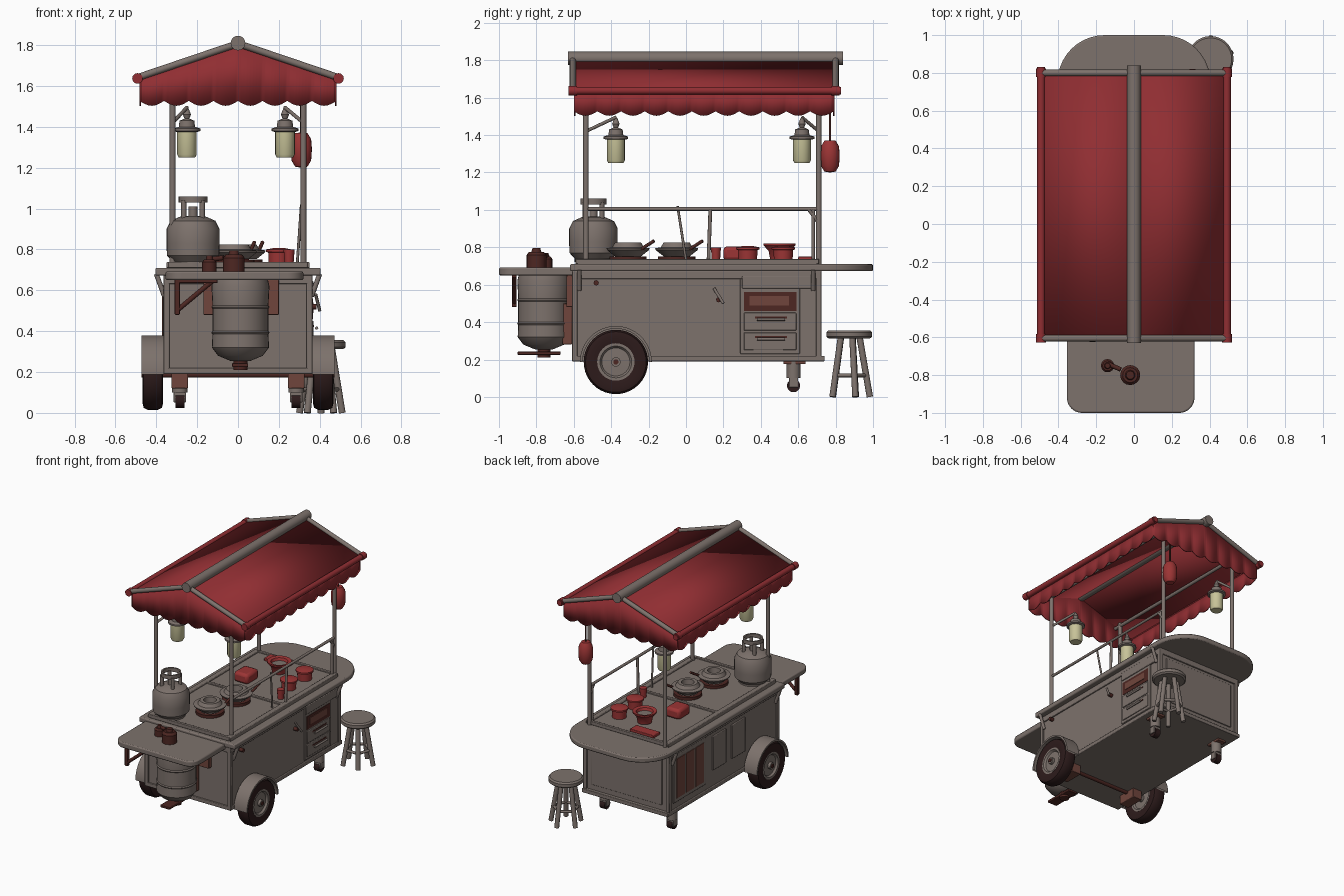
import bpy, bmesh, math
from mathutils import Vector, Matrix

cube = bpy.data.objects.get("Cube")
if cube:
    bpy.data.objects.remove(cube)


def material(name, r, g, b):
    m = bpy.data.materials.new(name)
    m.use_nodes = True
    m.diffuse_color = (r, g, b, 1)
    m.node_tree.nodes["Principled BSDF"].inputs["Base Color"].default_value = (r, g, b, 1)
    return m


GREY = material("warm grey", .205, .168, .150)
RED = material("canopy red", .28, .027, .032)
POT = material("pot red", .33, .035, .035)
GLASS = material("lamp glass", .58, .55, .32)
TYRE = material("tyre black", .026, .011, .011)
DARK = material("dark brown", .075, .02, .016)
RUST = material("rust brown", .16, .06, .045)


def finish(bm, name, mat, bevel=0):
    bmesh.ops.recalc_face_normals(bm, faces=bm.faces)
    me = bpy.data.meshes.new(name)
    bm.to_mesh(me)
    bm.free()
    ob = bpy.data.objects.new(name, me)
    bpy.context.collection.objects.link(ob)
    me.materials.append(mat)
    if bevel:
        mod = ob.modifiers.new("edge", "BEVEL")
        mod.width, mod.segments = bevel, 2
    bpy.ops.object.select_all(action="DESELECT")
    ob.select_set(True)
    bpy.context.view_layer.objects.active = ob
    bpy.ops.object.shade_smooth_by_angle(angle=math.radians(35))
    return ob


def box(name, x, y, z, mat=GREY, bevel=.004):
    """Box from (low, high) pairs on each axis."""
    bm = bmesh.new()
    c = [(a + b) / 2 for a, b in (x, y, z)]
    s = [b - a for a, b in (x, y, z)]
    bmesh.ops.create_cube(bm, size=1, matrix=Matrix.Translation(c) @ Matrix.Diagonal((*s, 1)))
    return finish(bm, name, mat, bevel)


def rod(name, a, b, r, mat=GREY, r2=None, seg=12):
    a, b = Vector(a), Vector(b)
    d = b - a
    m = Matrix.Translation((a + b) / 2) @ d.to_track_quat("Z", "Y").to_matrix().to_4x4()
    bm = bmesh.new()
    bmesh.ops.create_cone(bm, cap_ends=True, segments=seg, radius1=r,
                          radius2=r2 or r, depth=d.length, matrix=m)
    return finish(bm, name, mat)


def lathe(name, profile, loc, mat=GREY, axis="Z", arc=math.tau, start=0, seg=32):
    """Spin (radius, height) points about z, then turn the axis to x if asked."""
    bm = bmesh.new()
    vs = [bm.verts.new((r, 0, z)) for r, z in profile]
    es = [bm.edges.new(p) for p in zip(vs, vs[1:])]
    bmesh.ops.rotate(bm, verts=vs, matrix=Matrix.Rotation(start, 3, "Z"))
    bmesh.ops.spin(bm, geom=vs + es, axis=(0, 0, 1), angle=arc, steps=seg)
    bmesh.ops.remove_doubles(bm, verts=bm.verts, dist=.0002)
    if axis == "X":
        bmesh.ops.transform(bm, matrix=Matrix.Rotation(math.pi / 2, 4, "Y"), verts=bm.verts)
    bmesh.ops.translate(bm, vec=loc, verts=bm.verts)
    return finish(bm, name, mat)


def slab(name, x, y, z, r, back):
    """Table top whose two outer corners are rounded at the back or the front."""
    side = 1 if back else -1
    far, near = (y[1], y[0]) if back else (y[0], y[1])
    pts = [(x[1], near)]
    for cx, a0 in ((x[1] - r, 0), (x[0] + r, 90)):
        for i in range(11):
            a = math.radians(a0 + 9 * i)
            pts.append((cx + r * math.cos(a), far + side * r * (math.sin(a) - 1)))
    pts.append((x[0], near))
    bm = bmesh.new()
    f = bm.faces.new([bm.verts.new((*p, z[0])) for p in pts])
    up = bmesh.ops.extrude_face_region(bm, geom=[f])["geom"]
    bmesh.ops.translate(bm, vec=(0, 0, z[1] - z[0]),
                        verts=[v for v in up if isinstance(v, bmesh.types.BMVert)])
    return finish(bm, name, GREY, .008)


def valance(name, a, b, top, scallops):
    """Hanging cloth with a scalloped lower edge between two plan points."""
    bm = bmesh.new()
    a, b, n, rows = Vector(a), Vector(b), scallops * 8, []
    for i in range(n + 1):
        p = a.lerp(b, i / n)
        low = 1.527 - .024 * abs(math.sin(math.pi * scallops * i / n))
        rows.append([bm.verts.new((p.x, p.y, z)) for z in (low, top(p.x))])
    for (p, q), (s, t) in zip(rows, rows[1:]):
        bm.faces.new((p, s, t, q))
    finish(bm, name, RED).modifiers.new("cloth", "SOLIDIFY").thickness = .008


# Cart body, trims and floor
box("cart_body", (-.355, .355), (-.6, .715), (.2, .68))
box("floor_plate", (-.365, .365), (-.61, .74), (.19, .22))
box("top_trim", (-.365, .365), (-.61, .725), (.63, .675))
for sx in (-1, 1):
    for y in (-.595, .71):
        box("corner_trim", (sx * .35 - .015, sx * .35 + .015), (y - .015, y + .015), (.2, .66))
    for y in (-.57, .68):
        rod("counter_bracket", (sx * .36, y, .57), (sx * .4, y, .68), .012)
slab("counter_top", (-.405, .405), (-.62, 1), (.672, .71), .25, True)
slab("front_table", (-.355, .32), (-1, -.6), (.65, .692), .08, False)
box("stove_plate", (-.35, .35), (-.58, .7), (.705, .728))
for x in (-.33, .33):
    box("stove_side_lip", (x - .02, x + .02), (-.59, .71), (.71, .738))
for y in (-.58, .08, .7):
    box("stove_cross_lip", (-.34, .34), (y - .012, y + .012), (.71, .738))

# Right side drawers and shelf
box("drawer_frame", (.35, .363), (.29, .61), (.23, .66))
box("shelf_opening", (.36, .366), (.31, .59), (.46, .56), DARK, 0)
box("shelf_bundle", (.362, .37), (.34, .55), (.49, .54), RUST, 0)
for z in (.25, .355):
    box("drawer_front", (.36, .37), (.31, .59), (z, z + .095))
    rod("drawer_handle", (.385, .38, z + .06), (.385, .53, z + .06), .008)
    box("drawer_slot", (.365, .372), (.37, .54), (z + .065, z + .075), DARK, 0)
box("upper_drawer", (.355, .37), (.3, .68), (.58, .645))
for y, z in ((-.48, .61), (.175, .52)):
    rod("side_knob", (.35, y, z), (.385, y, z), .014, DARK)
rod("side_hook", (.38, .15, .58), (.4, .2, .5), .008)

# Left side slatted door and plain panels
box("door_frame", (-.366, -.35), (.28, .67), (.27, .63))
for i in range(3):
    y = .31 + i * .115
    box("door_slat", (-.371, -.362), (y, y + .1), (.3, .6), RUST, 0)
for y in (-.2, .03):
    box("left_panel", (-.364, -.35), (y, y + .16), (.34, .6))
box("back_panel", (-.3, .3), (.7, .722), (.26, .61))

# Wheels, fenders and casters
for sx in (-1, 1):
    c = (sx * .417, -.375, .187)
    lathe("tyre", [(.095, -.04), (.14, -.05), (.162, -.045), (.172, -.025), (.172, .025),
                   (.162, .045), (.14, .05), (.095, .04)], c, TYRE, "X", seg=40)
    lathe("wheel_disc", [(0, -.05), (.025, -.05), (.025, -.03), (.075, -.028), (.085, -.042),
                         (.1, -.042), (.1, .042), (.085, .042), (.075, .028), (.025, .03),
                         (.025, .05), (0, .05)], c, GREY, "X")
    lathe("hub_cap", [(0, -.056), (.014, -.056), (.014, .056), (0, .056)], c, DARK, "X")
    lathe("fender", [(.178, -.055), (.192, -.055), (.192, .055), (.178, .055), (.178, -.055)],
          c, GREY, "X", math.pi, math.pi / 2)
    x = sx * .285
    rod("caster_stem", (x, .575, .1), (x, .575, .2), .038)
    box("caster_fork", (x - .03, x + .03), (.55, .6), (.05, .13))
    lathe("caster_wheel", [(0, -.022), (.035, -.022), (.035, .022), (0, .022)],
          (x, .575, .06), TYRE, "X")
    box("caster_bracket", (x - .035, x + .035), (.52, .64), (.175, .2), RUST)
    box("axle_bracket", (x - .04, x + .04), (-.45, -.3), (.12, .2), RUST)
rod("axle", (-.4, -.375, .187), (.4, -.375, .187), .015, DARK)

# Barrel hanging below the front table
lathe("barrel", [(0, .25), (.05, .255), (.11, .28), (.14, .32), (.137, .385), (.143, .393),
                 (.137, .4), (.137, .51), (.143, .518), (.137, .526), (.142, .62), (.135, .65),
                 (0, .65)], (.012, -.76, 0))
box("barrel_mount", (-.17, .2), (-.64, -.605), (.48, .65), RUST)
box("barrel_strap", (-.08, .1), (-.66, -.61), (.28, .5), RUST)
rod("barrel_drain", (.012, -.76, .21), (.012, -.76, .27), .035, DARK)
box("foot_bar", (-.03, .05), (-.9, -.67), (.225, .243), DARK)

# Table bracket
box("bracket_upright", (-.31, -.285), (-.93, -.905), (.48, .66), DARK)
rod("bracket_brace", (-.3, -.917, .5), (-.12, -.917, .65), .012, DARK)
box("bracket_rail", (-.31, -.1), (-.93, -.905), (.635, .655), DARK)

# Jars on the front table
for x, y, r, h in ((-.14, -.75, .035, .06), (-.02, -.8, .053, .085)):
    lathe("jar", [(0, 0), (r, 0), (r, h * .8), (r * .75, h), (r * .5, h), (r * .4, h + .02),
                  (0, h + .02)], (x, y, .69), DARK, seg=16)
rod("jar_handle", (-.07, -.77, .76), (-.14, -.74, .75), .012, DARK)

# Gas tank
tx, ty = -.22, -.495
lathe("gas_tank", [(0, .72), (.1, .72), (.1, .74), (.128, .77), (.13, .83), (.13, .9),
                   (.11, .94), (.06, .962), (0, .965)], (tx, ty, 0))
lathe("tank_collar", [(.058, 1.03), (.07, 1.03), (.07, 1.06), (.058, 1.06), (.058, 1.03)],
      (tx, ty, 0))
for i in range(4):
    a = math.radians(45 + 90 * i)
    p = (tx + .064 * math.cos(a), ty + .064 * math.sin(a))
    rod("collar_post", (*p, .94), (*p, 1.04), .013)
rod("tank_valve", (tx, ty, .95), (tx, ty, 1.01), .022)

# Burners with pans, pots, bowl and box
for x, y in ((-.02, -.31), (.02, -.05)):
    lathe("burner", [(.07, .725), (.1, .725), (.1, .75), (.07, .75), (.07, .725)], (x, y, 0), DARK)
    lathe("pan", [(0, .752), (.07, .752), (.112, .785), (.115, .795), (.085, .8), (.07, .825),
                  (.045, .825), (.04, .775), (0, .77)], (x, y, 0))
    rod("pan_handle", (x + .08, y + .07, .79), (x + .1, y + .14, .835), .009, DARK)
for x, y in ((.2, .33), (.2, .52)):
    lathe("pot", [(0, .728), (.05, .728), (.052, .785), (.062, .788), (.062, .8), (.02, .808),
                  (0, .808)], (x, y, 0), POT)
lathe("bowl", [(0, .735), (.05, .735), (.058, .78), (.085, .81), (.085, .82), (.06, .815),
               (.045, .775), (0, .77)], (0, .5, 0), POT)
lathe("bowl_food", [(0, .796), (.054, .796)], (0, .5, 0))
box("red_box", (-.18, -.06), (.2, .34), (.728, .805), POT, .02)
rod("cup", (.25, .16, .728), (.25, .16, .8), .022, POT, .027)
box("tray", (-.2, .0), (.6, .68), (.728, .75), POT)
rod("ladle", (.29, 0, .73), (.31, -.045, 1.02), .007)

# Posts, rail and lamp arms
for x in (-.32, .32):
    for y in (-.535, .71):
        rod("canopy_post", (x, y, .7), (x, y, 1.68), .015)
    rod("canopy_beam", (x, -.59, 1.66), (x, .79, 1.66), .013)
rod("side_rail", (.32, -.535, 1.005), (.32, .71, 1.005), .01)
rod("rail_strut", (.32, .12, .72), (.32, .13, 1), .01)
rod("rail_end_strut", (.32, .68, .72), (.32, .68, 1), .01)
rod("rail_end_brace", (.32, .655, 1.005), (.32, .71, .93), .01)
for x, y in ((-.25, -.375), (.23, -.375), (-.25, .62)):
    py = -.535 if y < 0 else .71
    rod("lamp_arm", (math.copysign(.32, x), py, 1.42), (x, y, 1.495), .009)
    lathe("lamp_glass", [(0, 1.25), (.04, 1.25), (.048, 1.265), (.048, 1.39), (0, 1.39)],
          (x, y, 0), GLASS, seg=20)
    lathe("lamp_cap", [(.05, 1.375), (.066, 1.38), (.066, 1.392), (.04, 1.4), (.036, 1.43),
                       (.012, 1.44), (.02, 1.46), (.008, 1.49), (0, 1.495)], (x, y, 0), seg=20)

# Red hanging lantern
lathe("paper_lantern", [(0, 1.2), (.03, 1.205), (.048, 1.235), (.052, 1.29), (.048, 1.34),
                        (.03, 1.37), (0, 1.372)], (.31, .77, 0), POT, seg=20)
rod("lantern_cord", (.31, .77, 1.37), (.31, .77, 1.68), .006, DARK)

# Canopy cloth, valances and poles
for sx in (-1, 1):
    bm = bmesh.new()
    bm.faces.new([bm.verts.new(p) for p in ((0, -.6, 1.805), (sx * .49, -.6, 1.64),
                                            (sx * .49, .8, 1.64), (0, .8, 1.805))])
    finish(bm, "canopy_slope", RED).modifiers.new("cloth", "SOLIDIFY").thickness = .012
    valance("side_valance", (sx * .482, -.6), (sx * .482, .79), lambda x: 1.645, 11)
    rod("eave_pole", (sx * .492, -.625, 1.637), (sx * .492, .83, 1.637), .021, RED)
    for y in (-.605, .8):
        rod("gable_pole", (sx * .49, y, 1.642), (0, y, 1.808), .017)
        rod("eave_knob", (sx * .492, y - .022, 1.637), (sx * .492, y + .022, 1.637), .026, RED)
for y in (-.6, .795):
    valance("gable_valance", (-.482, y), (.482, y), lambda x: 1.8 - .335 * abs(x), 8)
rod("ridge_pole", (0, -.63, 1.81), (0, .84, 1.81), .036, seg=20)

# Stool
sx, sy = .405, .873
lathe("stool_seat", [(0, .312), (.11, .312), (.122, .322), (.122, .345), (.112, .356), (0, .356)],
      (sx, sy, 0))
for i in range(5):
    a = math.tau * i / 5 + .3
    u = Vector((math.cos(a), math.sin(a), 0))
    w = Vector((math.cos(a + math.tau / 5), math.sin(a + math.tau / 5), 0))
    o = Vector((sx, sy, 0))
    rod("stool_leg", o + u * .11, o + u * .055 + Vector((0, 0, .32)), .017)
    rod("stool_rung", o + u * .09 + Vector((0, 0, .115)), o + w * .09 + Vector((0, 0, .115)), .01)
